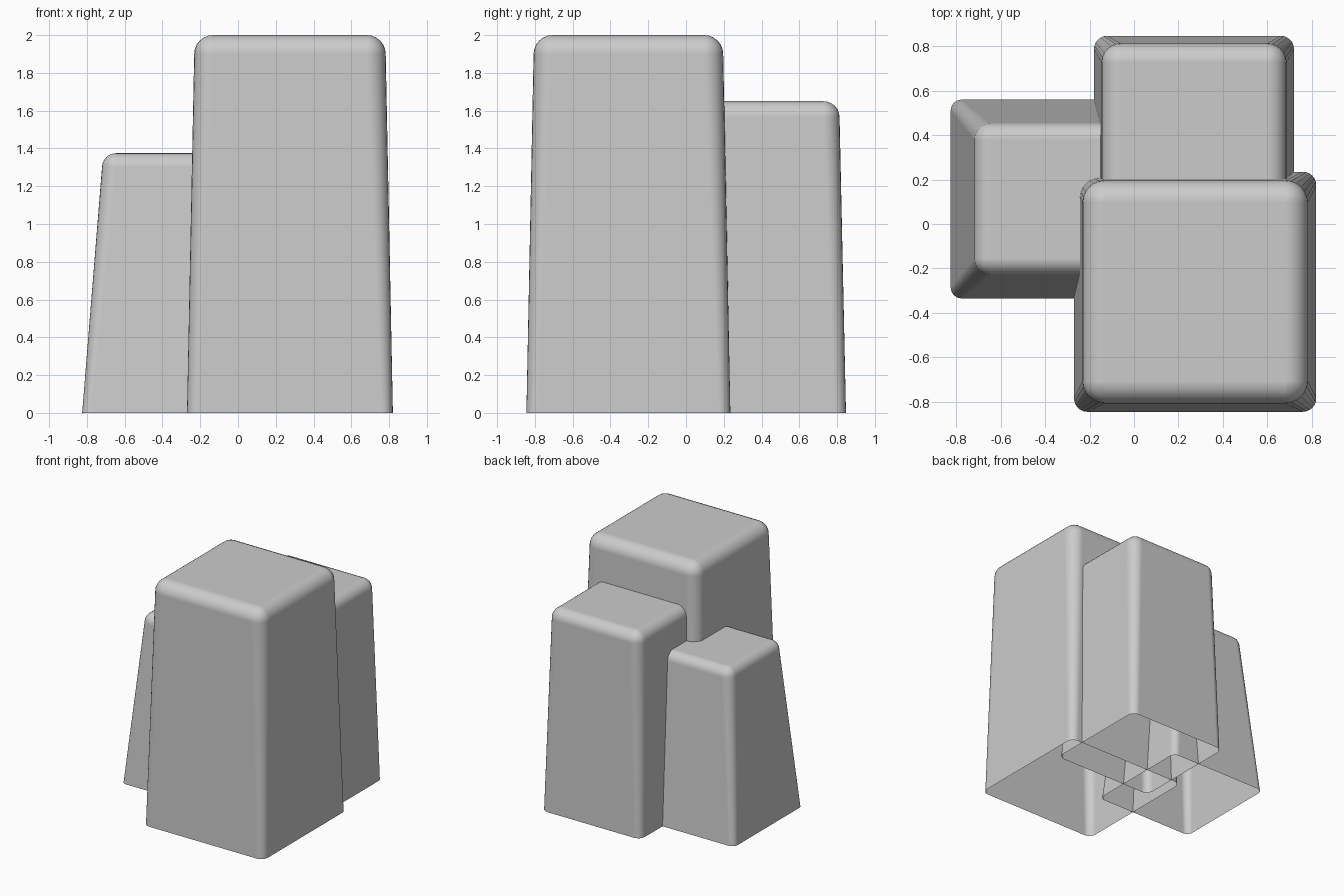
import bpy, bmesh, math

if "Cube" in bpy.data.objects:
    bpy.data.objects.remove(bpy.data.objects["Cube"])

SEG = 6  # segments per rounded corner


def rounded_ring(bm, cx, cy, hx, hy, r, z):
    """Loop of vertices around a rounded rectangle."""
    ring = []
    for i, (sx, sy) in enumerate([(1, 1), (-1, 1), (-1, -1), (1, -1)]):
        for k in range(SEG + 1):
            a = math.pi / 2 * (i + k / SEG)
            ring.append(bm.verts.new((cx + sx * (hx - r) + r * math.cos(a),
                                      cy + sy * (hy - r) + r * math.sin(a), z)))
    return ring


def pillar(name, x0, x1, y0, y1, height, taper, radius, base_radius=0.06):
    """Tapered open-bottomed block with a softly rounded top."""
    bm = bmesh.new()
    cx, cy = (x0 + x1) / 2, (y0 + y1) / 2
    hx, hy = (x1 - x0) / 2, (y1 - y0) / 2
    rings = [rounded_ring(bm, cx, cy, hx, hy, base_radius, 0)]
    tx, ty = hx - taper, hy - taper
    for k in range(SEG + 1):
        a = math.pi / 2 * k / SEG
        inset = radius * (1 - math.cos(a))
        rings.append(rounded_ring(bm, cx, cy, tx - inset, ty - inset,
                                  radius - inset,
                                  height - radius * (1 - math.sin(a))))
    n = len(rings[0])
    for lo, hi in zip(rings, rings[1:]):
        for i in range(n):
            j = (i + 1) % n
            bm.faces.new((lo[i], lo[j], hi[j], hi[i]))
    bm.faces.new(rings[-1])
    bmesh.ops.remove_doubles(bm, verts=bm.verts, dist=1e-5)
    bmesh.ops.recalc_face_normals(bm, faces=bm.faces)
    for f in bm.faces:
        f.smooth = True
    mesh = bpy.data.meshes.new(name)
    bm.to_mesh(mesh)
    bm.free()
    obj = bpy.data.objects.new(name, mesh)
    bpy.context.collection.objects.link(obj)
    # keep the big flat faces shading flat
    mod = obj.modifiers.new("Weighted normals", 'WEIGHTED_NORMAL')
    mod.weight = 100


# Three overlapping columns
pillar("tall_front_pillar", -0.27, 0.82, -0.845, 0.235, 2.0, 0.038, 0.10)
pillar("middle_back_pillar", -0.18, 0.72, -0.05, 0.847, 1.65, 0.034, 0.085)
pillar("short_side_pillar", -0.825, 0.065, -0.335, 0.56, 1.375, 0.105, 0.075, 0.05)
